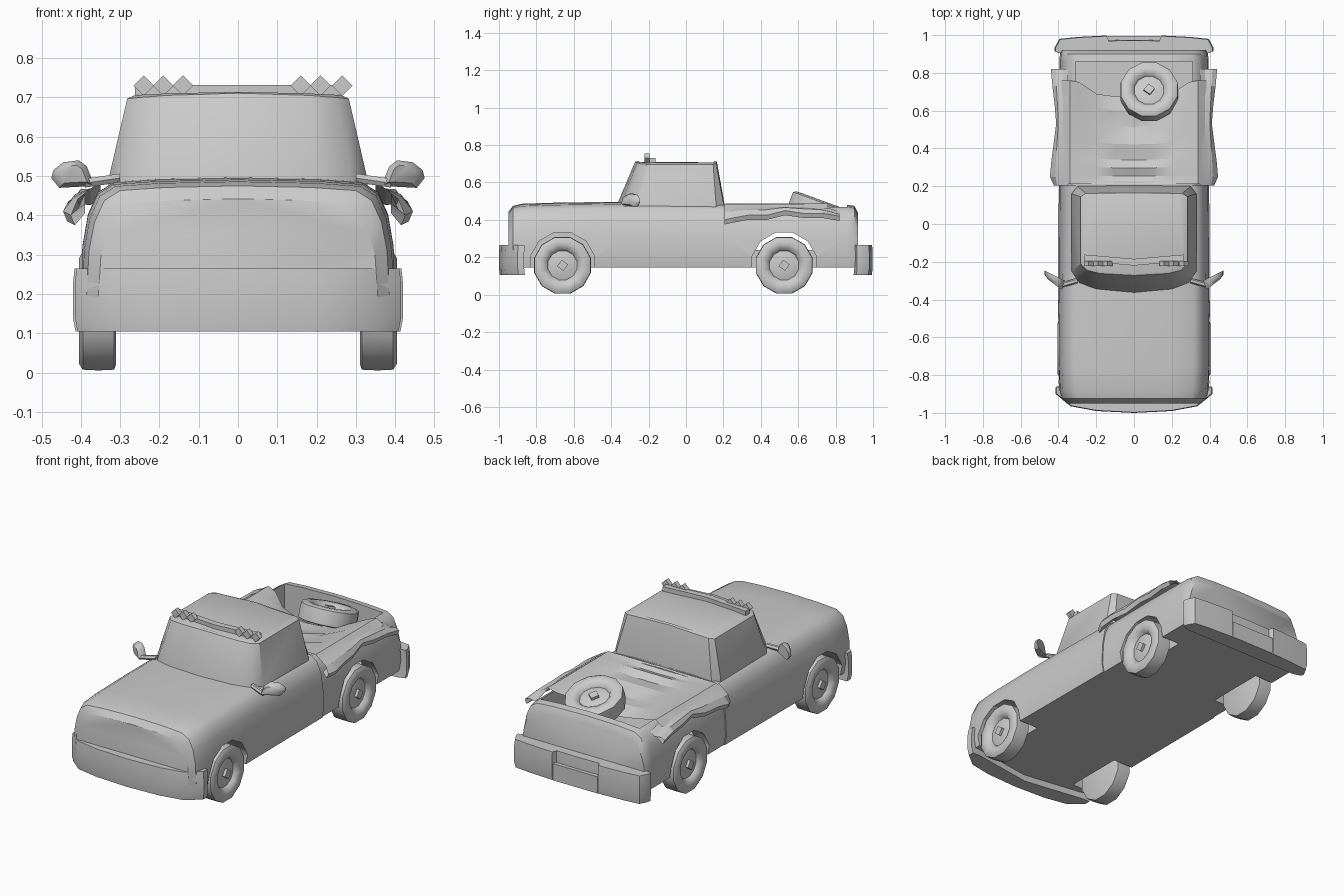
import bpy, bmesh, math
from mathutils import Vector, Matrix

if "Cube" in bpy.data.objects:
    bpy.data.objects.remove(bpy.data.objects["Cube"])

grey = bpy.data.materials.new("light grey")
grey.diffuse_color = (0.6, 0.6, 0.6, 1)
grey.use_nodes = True
grey.node_tree.nodes["Principled BSDF"].inputs["Base Color"].default_value = grey.diffuse_color


def make(name, verts, faces, angle=40):
    me = bpy.data.meshes.new(name)
    me.from_pydata([tuple(v) for v in verts], [], faces)
    bm = bmesh.new()
    bm.from_mesh(me)
    bmesh.ops.remove_doubles(bm, verts=bm.verts, dist=1e-5)
    bmesh.ops.recalc_face_normals(bm, faces=bm.faces)
    bm.to_mesh(me)
    bm.free()
    me.materials.append(grey)
    ob = bpy.data.objects.new(name, me)
    bpy.context.collection.objects.link(ob)
    smooth(ob, angle)
    return ob


def smooth(ob, angle):
    if angle:
        bpy.ops.object.select_all(action='DESELECT')
        ob.select_set(True)
        bpy.context.view_layer.objects.active = ob
        bpy.ops.object.shade_smooth_by_angle(angle=math.radians(angle))


def loft(name, rings, angle=40, caps=True, closed=True):
    n = len(rings[0])
    verts = [p for r in rings for p in r]
    faces = [(i * n + j, i * n + (j + 1) % n, (i + 1) * n + (j + 1) % n, (i + 1) * n + j)
             for i in range(len(rings) - 1) for j in range(n if closed else n - 1)]
    if caps:
        faces += [tuple(range(n))[::-1], tuple(range((len(rings) - 1) * n, len(rings) * n))]
    return make(name, verts, faces, angle)


def box(name, lo, hi, angle=0):
    (a, b, c), (d, e, f) = lo, hi
    return loft(name, [[(a, b, z), (d, b, z), (d, e, z), (a, e, z)] for z in (c, f)], angle)


def mirror_ring(half):
    """Half outline from x = 0 to x = 0, completed on the other side."""
    return half + [(-p[0],) + tuple(p[1:]) for p in half[-2:0:-1]]


def cut(target, cutter):
    m = target.modifiers.new("cut", 'BOOLEAN')
    m.operation, m.solver, m.object = 'DIFFERENCE', 'EXACT', cutter
    bpy.context.view_layer.objects.active = target
    bpy.ops.object.modifier_apply(modifier=m.name)
    bpy.data.objects.remove(cutter)


# Body shell: cross-sections along y (y, half width, top height)
def section(y, w, t):
    s = t - 0.485
    return mirror_ring([(0, y, .145), (w - .01, y, .145), (w, y, .2), (w - .006, y, .32 + s / 2),
                        (w - .02, y, .40 + s), (w - .045, y, .455 + s),
                        (w - .085, y, .48 + s), (w - .2, y, .488 + s), (0, y, .492 + s)])


body = loft("body", [section(*s) for s in [
    (-.95, .355, .435), (-.925, .385, .468), (-.88, .397, .479), (-.75, .402, .484),
    (-.5, .402, .488), (-.3, .400, .49), (.205, .398, .485)]], 35)
bed = loft("cargo_bed", [section(*s) for s in [
    (.205, .392, .478), (.55, .395, .478), (.86, .395, .474), (.9, .392, .468), (.92, .385, .43)]], 35)

# Bed well and wheel arches
cut(bed, box("bed_cutter", (-.31, .225, .24), (.31, .86, .7)))
AXLES = (-.66, .525)
for ob, y in zip((body, bed), AXLES):
    for sx in (-1, 1):
        arch = [[(x * sx, y + .178 * math.cos(a), .16 + .178 * math.sin(a))
                 for a in [math.tau * (k + .5) / 12 for k in range(12)]] for x in (.27, .5)]
        cut(ob, loft("arch_cutter", arch, 0))
    smooth(ob, 35)

# Cab
base = [(0, -.365), (.2, -.345), (.29, -.31), (.33, -.25), (.33, .16), (.30, .2), (0, .205)]
top = [(0, -.272), (.18, -.262), (.25, -.245), (.282, -.21), (.282, .145), (.255, .162), (0, .165)]


def cab_ring(plan, z, crown=0, shrink=1):
    return mirror_ring([(x * shrink, -.05 + (y + .05) * shrink, z + crown * (1 - (x / .282) ** 2)) for x, y in plan])


loft("cab", [cab_ring(base, .46), cab_ring(base, .49), cab_ring(top, .697, .014),
             cab_ring(top, .706, .008, .93)], 35)

# Bumpers
def bumper(name, plan, levels):
    loft(name, [mirror_ring([(x * k, y * (1 - (1 - k) * .3), z) for x, y in plan]) for z, k in levels], 35)


levels = [(.105, .985), (.14, 1), (.225, 1), (.265, .99)]
bumper("front_bumper", [(0, -1), (.2, -.99), (.335, -.965), (.415, -.9), (.415, -.865), (.37, -.865), (0, -.92)], levels)
bumper("rear_bumper", [(0, .975), (.135, .972), (.145, .998), (.3, .99), (.395, .98), (.42, .935),
                       (.42, .915), (.37, .9), (0, .9)], levels)
box("rear_bumper_step", (-.14, .95, .105), (.14, .995, .2))


# Wheels: tyre, dished rim and square hub cap
def wheel(name, mat, n=12):
    prof = [(.0, -.045), (.14, -.045), (.155, -.04), (.157, .0), (.155, .04), (.14, .049),
            (.115, .05), (.092, .042), (.08, .022), (.05, .03), (.0, .03)]
    rings = [[mat @ Vector((x, r * math.cos(a), r * math.sin(a)))
              for a in [math.tau * (k + .5) / n for k in range(n)]] for r, x in prof]
    loft(name, rings, 50, False)
    loft(name + "_hub", [[mat @ Vector((x, .03 * math.cos(a + .15), .03 * math.sin(a + .15)))
                          for a in [k * math.pi / 2 for k in range(4)]] for x in (.02, .045)], 0)


for side, sx in (("left", -1), ("right", 1)):
    for end, y in zip(("front", "rear"), AXLES):
        wheel(f"{end}_{side}_wheel", Matrix.Translation((sx * .355, y, .157))
              @ Matrix.Rotation(0 if sx > 0 else math.pi, 4, 'Z'))
wheel("spare_wheel", Matrix.Translation((.08, .70, .46)) @ Matrix.Rotation(math.radians(-20), 4, 'X')
      @ Matrix.Rotation(math.radians(-90), 4, 'Y'))

# Tarp stretched over the bed, sagging in the middle and towards the back
rows = []
for i, y in enumerate((.212, .26, .31, .36, .45, .55, .64, .72)):
    t = i / 7
    row = []
    for x in (-.385, -.34, -.29, -.2, -.1, 0, .1, .2, .29, .34, .385):
        inside = max(0, 1 - (x / .32) ** 2)
        z = .487 - (.02 * (i % 2) + .075 * t * t) * inside - (.03 if abs(x) > .36 else 0)
        row.append((x, y - .05 * t * inside + .04 * t * (abs(x) > .25), z))
    rows.append(row)
loft("tarp", rows, 20, False, False)

# Loose tarp flaps hanging outside the bed, with folds
for side, sx in (("left", -1), ("right", 1)):
    rows = []
    for y, out, low in ((.205, .425, .375), (.25, .445, .385), (.33, .438, .40), (.43, .425, .40),
                        (.53, .412, .425), (.63, .42, .41), (.73, .432, .41), (.82, .44, .395)):
        hi = .478 if y < .7 else .478 - (y - .7) * .35
        rows.append([(sx * x, y, z) for x, z in (
            (.35, hi + .008), (.375, hi - .01), ((.39 + out) / 2, (hi + low) / 2 + .015),
            (out, low + .025), (out - .01, low), (.39, low + .03))])
    loft(f"tarp_flap_{side}", rows, 20, False, False)

# Roof light bar with six lamps
loft("light_bar", [[(x, y, .70), (x, y + .035, .70), (x, y + .035, .732), (x, y, .732)]
                   for x, y in ((-.262, -.197), (0, -.22), (.262, -.197))], 0)
for i, x in enumerate((-.24, -.19, -.14, .16, .21, .265)):
    loft(f"lamp_{i + 1}", [[(x + .026 * math.cos(a), y, .73 + .026 * math.sin(a))
                            for a in [k * math.pi / 2 for k in range(4)]] for y in (-.222, -.195)], 0)

# Door mirrors on short arms
for side, sx in (("left", -1), ("right", 1)):
    loft(f"mirror_arm_{side}", [[(sx * x, y + .014 * math.cos(a), z + .013 * math.sin(a))
                                 for a in [k * math.tau / 6 for k in range(6)]]
                                for x, y, z in ((.30, -.30, .495), (.39, -.325, .482))], 50)
    outline = [(.365, .475), (.455, .47), (.475, .495), (.47, .515), (.445, .535), (.405, .54), (.385, .525)]
    rings = []
    for off, k in ((-.025, .65), (0, 1), (.022, 1)):
        rings.append([(sx * (.42 + (x - .42) * k), -.295 + off + (x - .42) * .5, .505 + (z - .505) * k)
                      for x, z in outline])
    loft(f"mirror_{side}", rings, 45)
